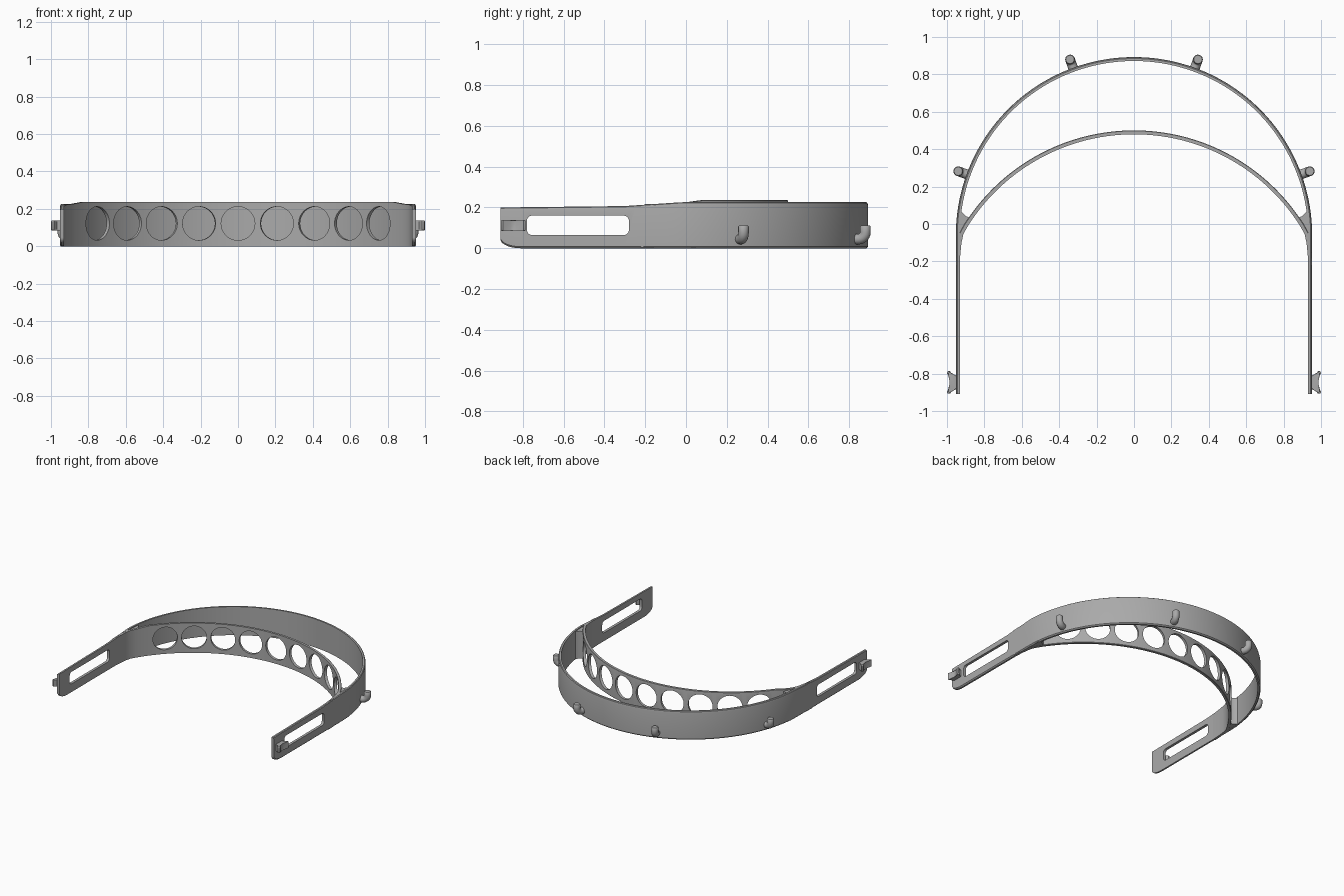
import bpy, bmesh
from math import sin, cos, pi, radians, sqrt
from mathutils import Vector, Matrix

if "Cube" in bpy.data.objects:
    bpy.data.objects.remove(bpy.data.objects["Cube"])

grey = bpy.data.materials.new("plain grey")
grey.use_nodes = True
grey.diffuse_color = (0.4, 0.4, 0.4, 1)
grey.node_tree.nodes["Principled BSDF"].inputs["Base Color"].default_value = (0.4, 0.4, 0.4, 1)

R, CY = 0.942, -0.06        # outer band arc: radius and centre
IR, ICY = 1.06, -0.57       # inner band arc
HALF = 0.0105               # half thickness of the bands


def finish(bm, name):
    bmesh.ops.recalc_face_normals(bm, faces=bm.faces)
    me = bpy.data.meshes.new(name)
    bm.to_mesh(me)
    bm.free()
    me.materials.append(grey)
    ob = bpy.data.objects.new(name, me)
    bpy.context.collection.objects.link(ob)
    return ob


def activate(ob):
    bpy.ops.object.select_all(action='DESELECT')
    ob.select_set(True)
    bpy.context.view_layer.objects.active = ob


def smooth(ob, angle=35):
    activate(ob)
    bpy.ops.object.shade_smooth_by_angle(angle=radians(angle))


def loft(bm, rings):
    loops = [[bm.verts.new(p) for p in ring] for ring in rings]
    n = len(loops[0])
    for a, b in zip(loops, loops[1:]):
        for i in range(n):
            bm.faces.new((a[i], a[(i + 1) % n], b[(i + 1) % n], b[i]))
    bm.faces.new(loops[0])
    bm.faces.new(loops[-1][::-1])


def band(name, path, bottom, top, c=0.008):
    """Upright strip along a plan path, with eased outer edges."""
    rings = []
    for i, p in enumerate(path):
        t = (path[min(i + 1, len(path) - 1)] - path[max(i - 1, 0)]).normalized()
        n = Vector((t.y, -t.x))
        lo, hi = bottom(p), top(p)
        section = [(-HALF, lo), (HALF - c, lo), (HALF, lo + c),
                   (HALF, hi - 2 * c), (HALF - c / 3, hi - c / 2), (HALF - c, hi), (-HALF, hi)]
        rings.append([(p.x + n.x * o, p.y + n.y * o, z) for o, z in section])
    bm = bmesh.new()
    loft(bm, rings)
    return finish(bm, name)


def cut(ob, cutter):
    mod = ob.modifiers.new("cut", 'BOOLEAN')
    mod.operation = 'DIFFERENCE'
    mod.solver = 'EXACT'
    mod.object = cutter
    activate(ob)
    bpy.ops.object.modifier_apply(modifier=mod.name)
    bpy.data.objects.remove(cutter)


def ramp(v, a, b, lo, hi):
    t = max(0, min(1, (v - a) / (b - a)))
    return lo + (hi - lo) * t


def mirrored(half):
    return half + [Vector((-p.x, p.y)) for p in reversed(half) if p.x > 1e-5]


# Outer band with the two straight arms
front = -0.91
ys = [front + 0.1 * (1 - cos(pi / 2 * k / 8)) for k in range(9)]
ys += [-0.7, -0.5, -0.3, -0.25, -0.2, -0.15, -0.1]
half = [Vector((R, y)) for y in ys]
half += [Vector((R * cos(pi / 2 * k / 48), CY + R * sin(pi / 2 * k / 48))) for k in range(49)]


def arm_bottom(p):
    u = max(0, 1 - (p.y - front) / 0.1)
    return 0.045 * (1 - sqrt(max(0, 1 - u * u)))


def arm_top(p):
    return ramp(p.y, front, -0.3, 0.2, 0.207) + ramp(p.y, -0.3, -0.02, 0, 0.019)


outer = band("outer_band_and_arms", mirrored(half), arm_bottom, arm_top)

# Long rounded slot through both arms
bm = bmesh.new()
outline = []
for cy, cz, start in ((-0.305, 0.135, 0), (-0.755, 0.135, 90), (-0.755, 0.09, 180), (-0.305, 0.09, 270)):
    for k in range(7):
        a = radians(start + 15 * k)
        outline.append((cy + 0.025 * cos(a), cz + 0.025 * sin(a)))
loft(bm, [[(x, y, z) for y, z in outline] for x in (-1.2, 1.2)])
cut(outer, finish(bm, "slot_cutter"))
smooth(outer)

# Inner brow band, blending into the arms
half = [Vector(p) for p in ((0.942, -0.22), (0.939, -0.16), (0.933, -0.1), (0.922, -0.05))]
half += [Vector((IR * sin(a), ICY + IR * cos(a)))
         for a in [1.01 * (1 - k / 40) for k in range(41)]]
inner = band("inner_band", mirrored(half), lambda p: 0,
             lambda p: ramp(p.y, -0.22, -0.02, 0.212, 0.225) + ramp(p.y, 0.0, 0.08, 0, 0.011), 0.003)

# Row of round holes, evenly spaced along the brow band
bm = bmesh.new()
for k in range(-4, 5):
    a = 0.2 * k
    m = (Matrix.Translation((IR * sin(a), ICY + IR * cos(a), 0.122))
         @ Matrix.Rotation(-a, 4, 'Z') @ Matrix.Rotation(pi / 2, 4, 'X'))
    bmesh.ops.create_cone(bm, cap_ends=True, segments=40, radius1=0.09, radius2=0.09, depth=0.15, matrix=m)
cut(inner, finish(bm, "hole_cutter"))
smooth(inner)


def prism(name, outline, z0, z1, bevel=0):
    bm = bmesh.new()
    loft(bm, [[(x, y, z) for x, y in outline] for z in (z0, z1)])
    if bevel:
        edges = [e for e in bm.edges if abs(e.verts[0].co.z - e.verts[1].co.z) < 1e-6]
        bmesh.ops.bevel(bm, geom=edges, offset=bevel, segments=4, profile=0.5, affect='EDGES')
    return finish(bm, name)


def hook(name, angle):
    """Round peg that leaves the band and turns upward."""
    d = Vector((sin(angle), cos(angle), 0))
    side = Vector((cos(angle), -sin(angle), 0))
    path = [(0.94, 0.045), (0.965, 0.045)]
    path += [(0.965 + 0.035 * sin(a), 0.08 - 0.035 * cos(a)) for a in [pi / 12 * k for k in range(1, 7)]]
    path += [(1.0, 0.106), (1.0, 0.111)]
    rings = []
    for i, (r, z) in enumerate(path):
        q, s = path[min(i + 1, len(path) - 1)], path[max(i - 1, 0)]
        t = (d * (q[0] - s[0]) + Vector((0, 0, q[1] - s[1]))).normalized()
        up = side.cross(t)
        rad = 0.022 if i == len(path) - 1 else 0.026
        c = Vector((0, CY, 0)) + d * r + Vector((0, 0, z))
        rings.append([c + (side * cos(b) + up * sin(b)) * rad for b in [pi / 8 * k for k in range(16)]])
    bm = bmesh.new()
    loft(bm, rings)
    smooth(finish(bm, name), 50)


cleat = [(0.945, -0.885), (0.968, -0.885), (0.984, -0.907), (0.995, -0.907), (1.0, -0.898),
         (0.982, -0.862), (0.979, -0.847), (0.982, -0.832), (1.0, -0.796), (0.995, -0.787),
         (0.984, -0.787), (0.968, -0.809), (0.945, -0.809)]
wedge = [(0.943, -0.2), (0.943, 0.04), (0.931, 0.075), (0.916, 0.058), (0.9, 0.042), (0.878, 0.034),
         (0.9, 0.0), (0.922, -0.05), (0.933, -0.1)]

for name, s in (("left", 1), ("right", -1)):
    # Solid web where the bands meet
    smooth(prism(name + "_joint_web", [(x * s, y) for x, y in wedge], 0.001, 0.218))
    # Notched cleat at the arm tip
    smooth(prism(name + "_arm_cleat", [(x * s, y) for x, y in cleat], 0.085, 0.138, 0.006), 50)
    # Upturned hooks around the outer band
    hook(name + "_back_hook", s * radians(20))
    hook(name + "_side_hook", s * radians(70))
